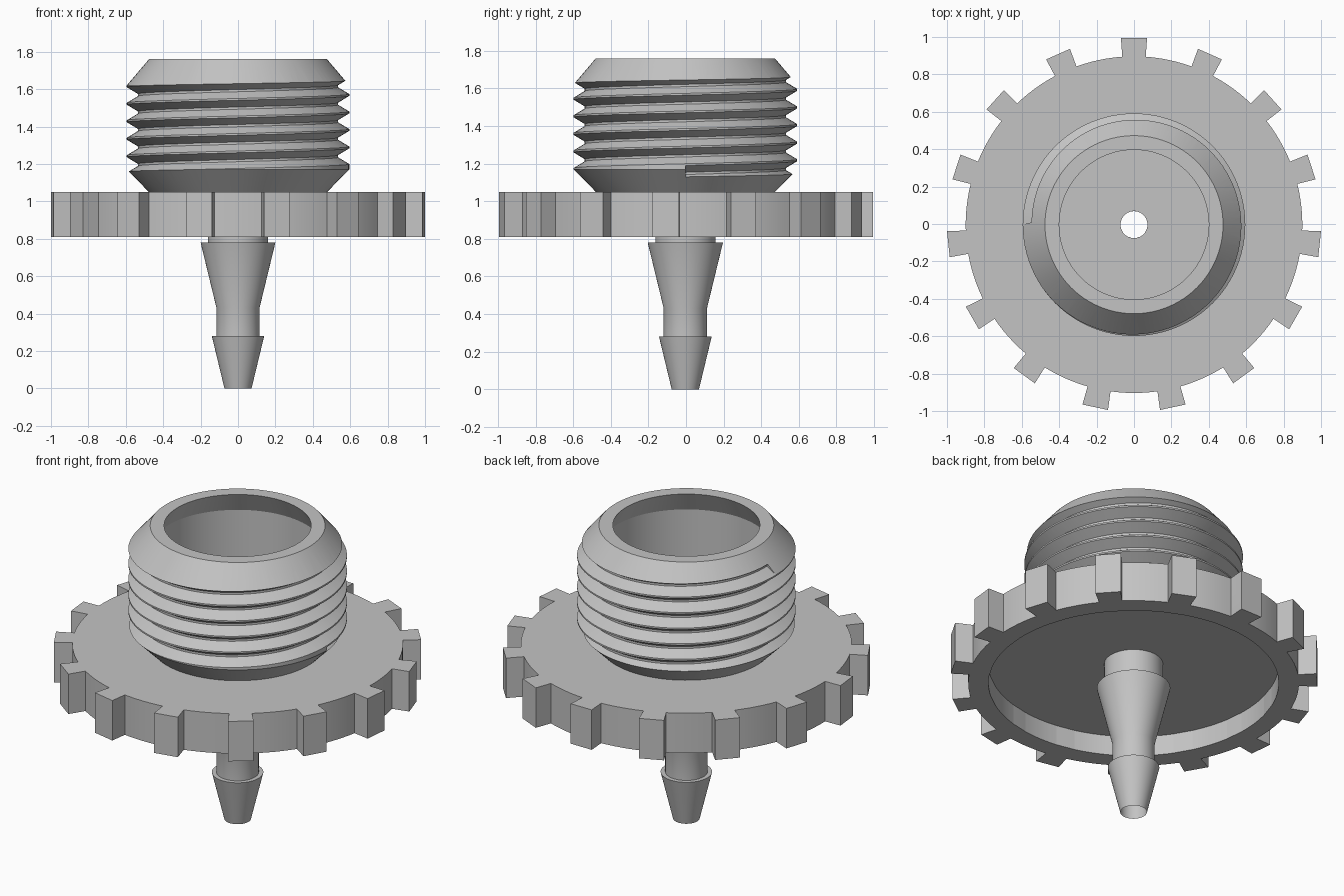
import bpy, bmesh
from math import sin, cos, pi, radians

cube = bpy.data.objects.get("Cube")
if cube:
    bpy.data.objects.remove(cube, do_unlink=True)

SHIFT_Y = -0.0035
SEGMENTS = 96
BORE = 0.072

grey = bpy.data.materials.new("plain grey")
grey.use_nodes = True
COLOUR = (0.55, 0.55, 0.55, 1)
grey.diffuse_color = COLOUR
grey.node_tree.nodes["Principled BSDF"].inputs["Base Color"].default_value = COLOUR


def bridge_rings(name, rings, close_ring=True, close_stack=True):
    """Skin a stack of point rings, each with the same number of points."""
    bm = bmesh.new()
    rows = [[bm.verts.new(p) for p in ring] for ring in rings]
    n, count = len(rows[0]), len(rows)
    for i in range(count if close_stack else count - 1):
        a, b = rows[i], rows[(i + 1) % count]
        for j in range(n if close_ring else n - 1):
            k = (j + 1) % n
            bm.faces.new((a[j], a[k], b[k], b[j]))
    if not close_stack:
        bm.faces.new(rows[0])
        bm.faces.new(rows[-1])
    bmesh.ops.recalc_face_normals(bm, faces=bm.faces)
    mesh = bpy.data.meshes.new(name)
    bm.to_mesh(mesh)
    bm.free()
    mesh.materials.append(grey)
    obj = bpy.data.objects.new(name, mesh)
    obj.location.y = SHIFT_Y
    bpy.context.collection.objects.link(obj)
    return obj


def polar(r, angle, z):
    return (r * cos(angle), r * sin(angle), z)


def lathe(name, profile):
    angles = [2 * pi * i / SEGMENTS for i in range(SEGMENTS)]
    return bridge_rings(name, [[polar(r, a, z) for a in angles] for r, z in profile])


def select_only(obj):
    bpy.ops.object.select_all(action="DESELECT")
    obj.select_set(True)
    bpy.context.view_layer.objects.active = obj


# Barbed hose stem with a bore through it
stem = lathe("hose_stem", [
    (0.0725, 0), (0.14, 0.28), (0.115, 0.28), (0.115, 0.43),
    (0.20, 0.78), (0.16, 0.78), (0.16, 0.93), (BORE, 0.93)])

# Toothed grip plate, recessed underneath
TEETH, RIM, TIP, GAP_STEPS = 15, 0.90, 1.0004, 6
pitch_angle, half_tooth = 2 * pi / TEETH, radians(4)
outline = []
for t in range(TEETH):
    mid = pi / 2 + t * pitch_angle
    outline += [(TIP, mid - half_tooth), (TIP, mid + half_tooth)]
    gap = pitch_angle - 2 * half_tooth
    outline += [(RIM, mid + half_tooth + gap * s / GAP_STEPS) for s in range(GAP_STEPS + 1)]


def plate_ring(z, radius=None):
    return [polar(radius or r, a, z) for r, a in outline]


plate = bridge_rings("grip_plate", [
    plate_ring(1.05, BORE), plate_ring(1.05), plate_ring(0.81),
    plate_ring(0.81, 0.79), plate_ring(0.93, 0.79), plate_ring(0.93, BORE)])

# Chamfered hollow collar
collar = lathe("threaded_collar", [
    (0.46, 1.05), (0.46, 1.64), (0.40, 1.76), (0.476, 1.76),
    (0.595, 1.62), (0.595, 1.17), (0.476, 1.05)])

# Helical groove that cuts the thread
LEAD, TURNS, START_Z = 0.0935, 5.5, 1.148
section = [(0.535, -0.006), (0.60, -0.045), (0.60, 0.045), (0.535, 0.006)]
sweep = []
for i in range(int(TURNS * SEGMENTS) + 1):
    turn = i / SEGMENTS
    sweep.append([polar(r, 2 * pi * turn, START_Z + LEAD * turn + dz) for r, dz in section])
cutter = bridge_rings("thread_cutter", sweep, close_stack=False)
cutter.hide_render = True

cut = collar.modifiers.new("thread", "BOOLEAN")
cut.operation = "DIFFERENCE"
cut.solver = "EXACT"
cut.object = cutter
select_only(collar)
bpy.ops.object.modifier_apply(modifier=cut.name)
bpy.data.objects.remove(cutter, do_unlink=True)

# Smooth round walls, keep the edges crisp
for part in (stem, plate, collar):
    select_only(part)
    bpy.ops.object.shade_smooth_by_angle(angle=radians(25))
